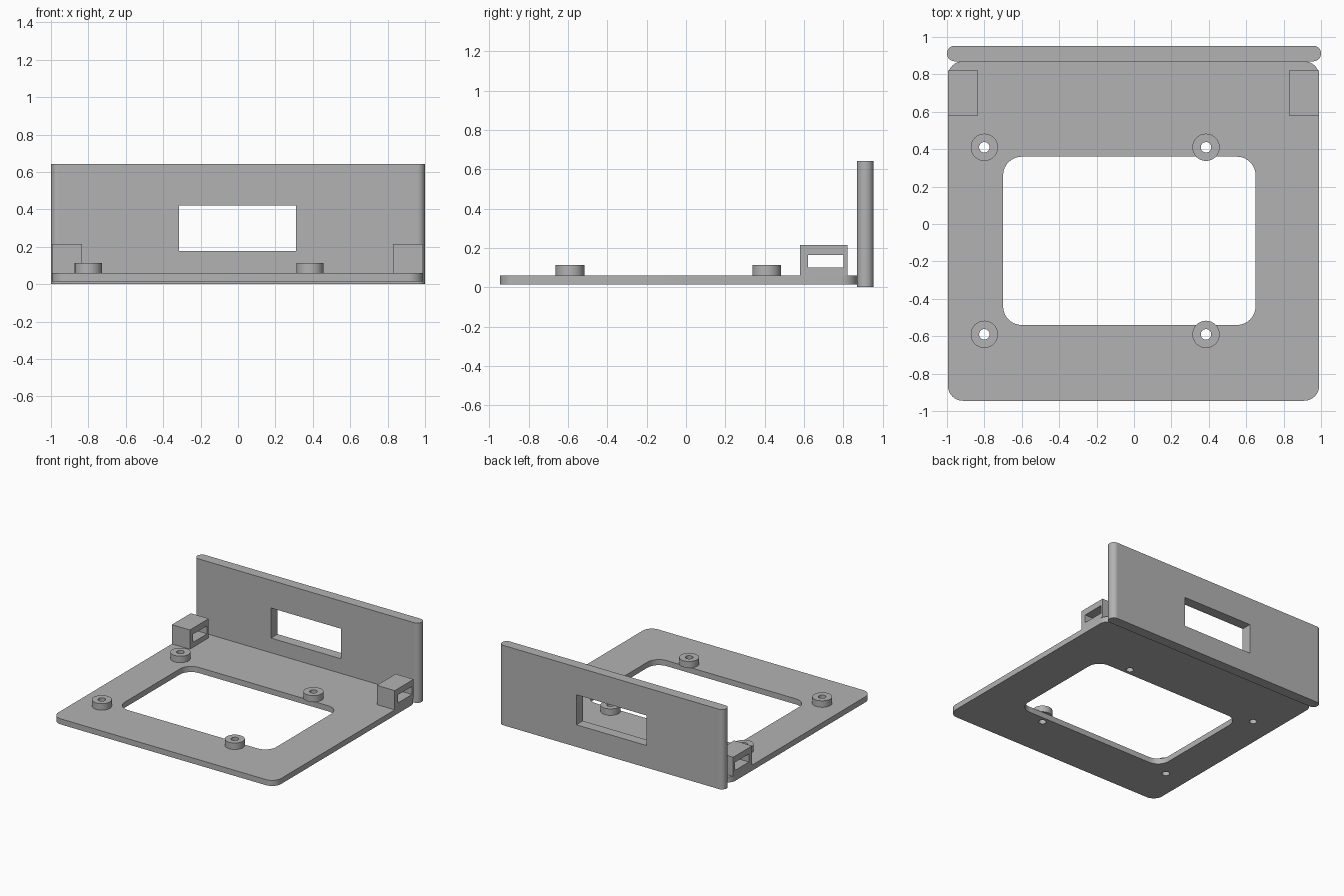
import bpy, bmesh
from math import cos, sin, pi

cube = bpy.data.objects.get("Cube")
if cube:
    bpy.data.objects.remove(cube, do_unlink=True)

grey = bpy.data.materials.new("light_grey")
grey.use_nodes = True
colour = (0.45, 0.45, 0.45, 1)
grey.diffuse_color = colour
grey.node_tree.nodes["Principled BSDF"].inputs["Base Color"].default_value = colour


def rect(u0, u1, v0, v1, r=0, steps=8):
    """Rectangle outline, with rounded corners when r is set."""
    if not r:
        return [(u0, v0), (u1, v0), (u1, v1), (u0, v1)]
    centres = [(u1 - r, v1 - r), (u0 + r, v1 - r), (u0 + r, v0 + r), (u1 - r, v0 + r)]
    pts = []
    for q, (cu, cv) in enumerate(centres):
        for i in range(steps + 1):
            a = (q + i / steps) * pi / 2
            pts.append((cu + r * cos(a), cv + r * sin(a)))
    return pts


def circle(cu, cv, r, n=32):
    return [(cu + r * cos(2 * pi * i / n), cv + r * sin(2 * pi * i / n)) for i in range(n)]


def extrude(name, loops, w0, w1, axis):
    """Fill an outline with holes and extrude it along an axis."""
    place = {"x": lambda u, v: (w0, u, v),
             "y": lambda u, v: (u, w0, v),
             "z": lambda u, v: (u, v, w0)}[axis]
    bm = bmesh.new()
    for loop in loops:
        vs = [bm.verts.new(place(u, v)) for u, v in loop]
        for a, b in zip(vs, vs[1:] + vs[:1]):
            bm.edges.new((a, b))
    bmesh.ops.remove_doubles(bm, verts=bm.verts[:], dist=1e-5)
    bmesh.ops.triangle_fill(bm, use_beauty=True, use_dissolve=False, edges=bm.edges[:])
    out = bmesh.ops.extrude_face_region(bm, geom=bm.faces[:], use_keep_orig=True)
    moved = [g for g in out["geom"] if isinstance(g, bmesh.types.BMVert)]
    step = [(w1 - w0) * (axis == k) for k in "xyz"]
    bmesh.ops.translate(bm, verts=moved, vec=step)
    bmesh.ops.recalc_face_normals(bm, faces=bm.faces[:])
    mesh = bpy.data.meshes.new(name)
    bm.to_mesh(mesh)
    bm.free()
    mesh.materials.append(grey)
    obj = bpy.data.objects.new(name, mesh)
    bpy.context.collection.objects.link(obj)
    bpy.ops.object.select_all(action="DESELECT")
    obj.select_set(True)
    bpy.context.view_layer.objects.active = obj
    bpy.ops.object.shade_smooth_by_angle()
    return obj


plate_bottom, plate_top = 0.015, 0.06
mounts = [(side, x, end, y) for side, x in (("right", -0.8), ("left", 0.385))
          for end, y in (("front", -0.59), ("back", 0.41))]

# Base plate with its large opening and screw holes
holes = [circle(x, y, 0.028) for _, x, _, y in mounts]
extrude("base_plate",
        [rect(-0.995, 0.99, -0.945, 0.87, 0.08), rect(-0.7, 0.65, -0.54, 0.36, 0.1)] + holes,
        plate_bottom, plate_top, "z")

# Screw standoffs, partly overhanging the opening
for side, x, end, y in mounts:
    extrude(f"{end}_{side}_standoff", [circle(x, y, 0.073), circle(x, y, 0.028)],
            plate_top, 0.112, "z")

# Slotted side blocks
for side, x0, x1 in (("right", -0.995, -0.835), ("left", 0.83, 0.99)):
    extrude(f"{side}_slot_block",
            [rect(0.58, 0.82, plate_top, 0.215), rect(0.62, 0.8, 0.1, 0.165)],
            x0, x1, "x")

# Upright back panel: full-round ends, made as a window frame with two end caps
extrude("back_panel", [rect(-0.96, 0.96, 0, 0.643), rect(-0.315, 0.31, 0.178, 0.42)],
        0.87, 0.953, "y")
for side, s in (("right", -1), ("left", 1)):
    half = [(s * (0.96 + 0.04 * sin(pi * i / 16)), 0.9115 - 0.0415 * cos(pi * i / 16))
            for i in range(17)]
    extrude(f"{side}_panel_edge", [half], 0, 0.643, "z")
